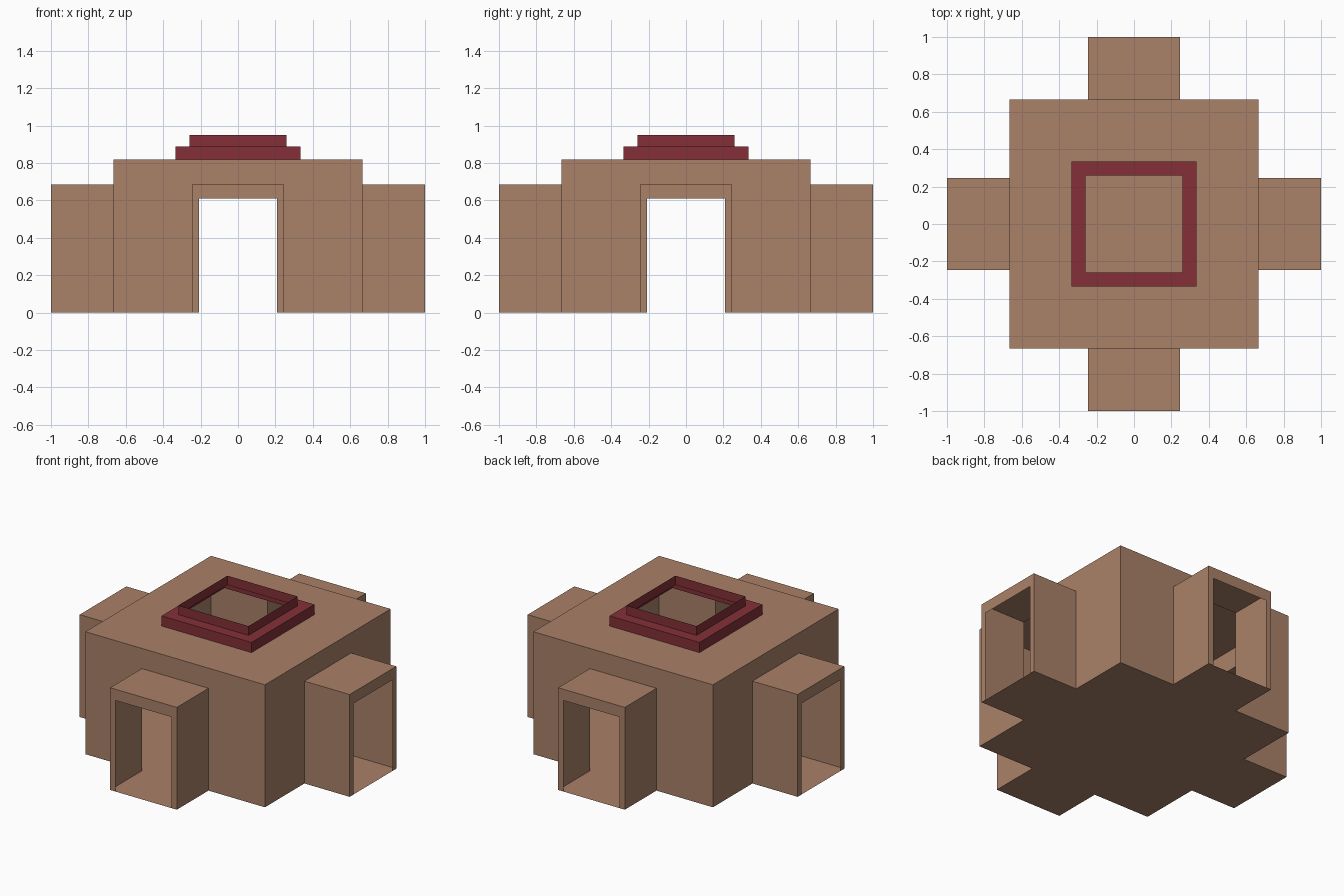
import bpy
from math import pi
from mathutils import Matrix

if "Cube" in bpy.data.objects:
    bpy.data.objects.remove(bpy.data.objects["Cube"])

R, H = 0.665, 0.82      # hall half width and height
W, PH = 0.247, 0.685    # porch half width and height
DW, DH = 0.208, 0.61    # doorway half width and height


def material(name, color):
    m = bpy.data.materials.new(name)
    m.diffuse_color = (*color, 1)
    m.use_nodes = True
    m.node_tree.nodes["Principled BSDF"].inputs["Base Color"].default_value = m.diffuse_color
    return m


clay = material("clay", (0.40, 0.22, 0.14))
red = material("dark_red", (0.23, 0.03, 0.038))


def make(name, verts, faces, mat, angle=0):
    me = bpy.data.meshes.new(name)
    me.from_pydata(verts, [], faces)
    me.transform(Matrix.Rotation(angle, 4, 'Z'))
    me.materials.append(mat)
    bpy.context.collection.objects.link(bpy.data.objects.new(name, me))


def bridge(loops, closed):
    """Quads joining successive loops of equal length."""
    n = len(loops[0])
    faces = []
    for k in range(len(loops) - 1):
        for i in range(n if closed else n - 1):
            j = (i + 1) % n
            faces.append((k*n + i, k*n + j, (k+1)*n + j, (k+1)*n + i))
    return [v for loop in loops for v in loop], faces


def square(r, z):
    return [(-r, -r, z), (r, -r, z), (r, r, z), (-r, r, z)]


def arch(w, h, y):
    return [(-w, y, 0), (-w, y, h), (w, y, h), (w, y, 0)]


# Four sides: hall wall with a notch, and an open thin-walled porch with a rim
for k, side in enumerate(("front", "right", "back", "left")):
    wall = [(-R, -R, 0), *arch(W, PH, -R), (R, -R, 0), (R, -R, H), (-R, -R, H)]
    make(side + "_wall", wall, [tuple(range(8))], clay, k * pi / 2)
    v, f = bridge([arch(W, PH, -1), arch(W, PH, -R)], False)
    make(side + "_porch", v, [q[::-1] for q in f], clay, k * pi / 2)
    v, f = bridge([arch(W, PH, -1), arch(DW, DH, -1)], False)
    make(side + "_door_frame", v, f, clay, k * pi / 2)

# Roof with square opening
make("roof", *bridge([square(R, H), square(0.333, H)], True), clay)

# Stepped open skylight
make("skylight", *bridge([square(0.333, H), square(0.333, 0.888),
                          square(0.26, 0.888), square(0.26, 0.95)], True), red)

# Cross-shaped floor
quarter = [(-R, -R, 0), (-W, -R, 0), (-W, -1, 0), (W, -1, 0), (W, -R, 0)]
from mathutils import Vector
cross = [Matrix.Rotation(k * pi / 2, 3, 'Z') @ Vector(p) for k in range(4) for p in quarter]
make("floor", cross, [tuple(reversed(range(20)))], clay)
